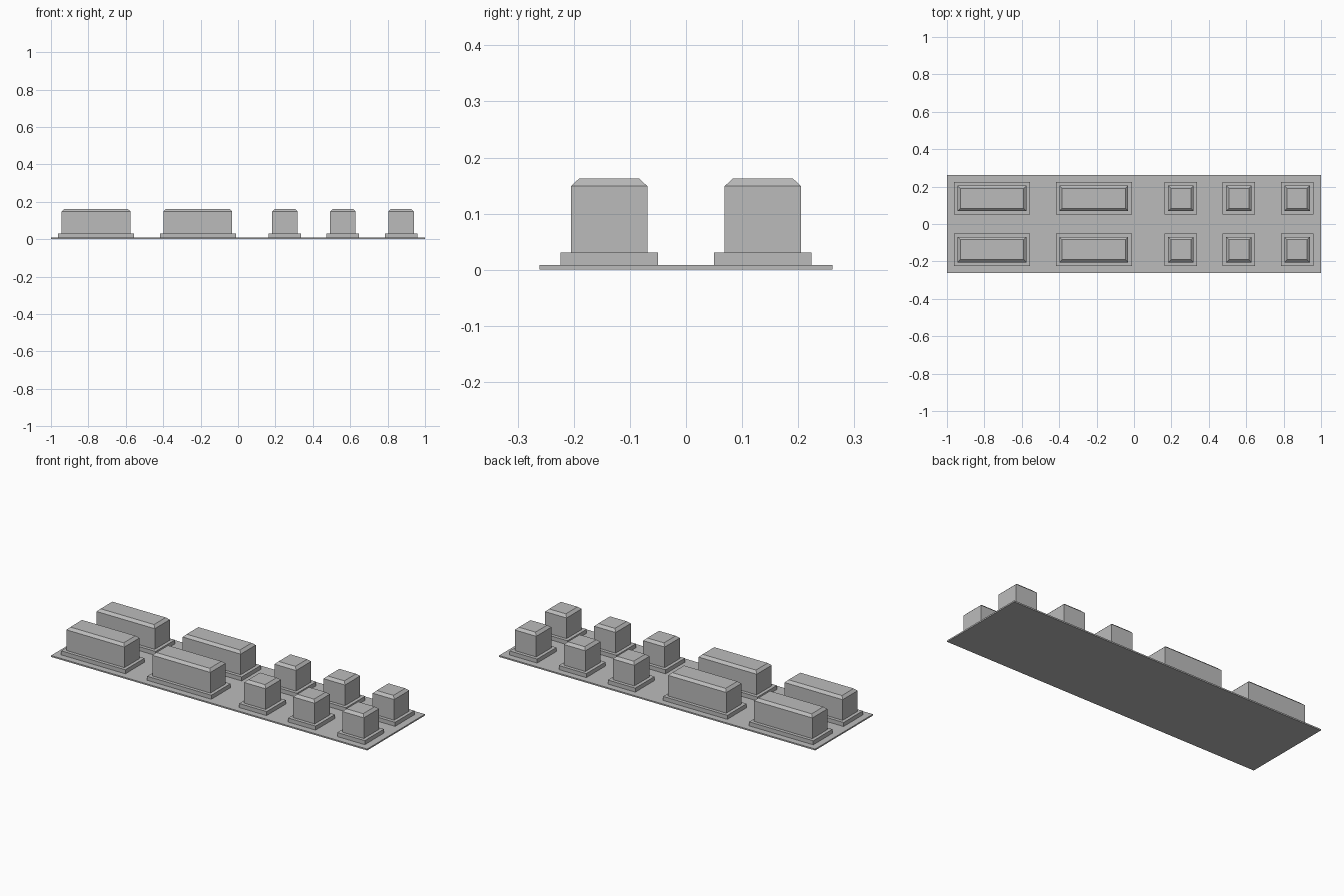
import bpy
import bmesh

cube = bpy.data.objects.get("Cube")
if cube:
    bpy.data.objects.remove(cube, do_unlink=True)

grey = bpy.data.materials.new("plain grey")
grey.use_nodes = True
colour = (0.5, 0.5, 0.5, 1)
grey.diffuse_color = colour
grey.node_tree.nodes["Principled BSDF"].inputs["Base Color"].default_value = colour


def stack(name, x, y, levels):
    """Closed solid through rectangular levels of (half x, half y, z)."""
    bm = bmesh.new()
    rings = [[bm.verts.new((sx * hx, sy * hy, z))
              for sx, sy in ((-1, -1), (1, -1), (1, 1), (-1, 1))]
             for hx, hy, z in levels]
    for low, high in zip(rings, rings[1:]):
        for i in range(4):
            j = (i + 1) % 4
            bm.faces.new((low[i], low[j], high[j], high[i]))
    bm.faces.new(rings[0][::-1])
    bm.faces.new(rings[-1])
    mesh = bpy.data.meshes.new(name)
    bm.to_mesh(mesh)
    bm.free()
    mesh.materials.append(grey)
    obj = bpy.data.objects.new(name, mesh)
    obj.location = (x, y, 0)
    bpy.context.collection.objects.link(obj)


SLAB_TOP, PLINTH_TOP, WALL_TOP, ROOF = 0.008, 0.031, 0.149, 0.163
ROW_Y, HALF_DEPTH = 0.137, 0.068
MARGIN, CHAMFER = 0.019, 0.015


def building(name, x, y, half):
    # Wide plinth, then a block with a chamfered roof
    stack(name + "_plinth", x, y,
          [(half + MARGIN, HALF_DEPTH + MARGIN, z) for z in (SLAB_TOP, PLINTH_TOP)])
    stack(name + "_block", x, y,
          [(half, HALF_DEPTH, PLINTH_TOP), (half, HALF_DEPTH, WALL_TOP),
           (half - CHAMFER, HALF_DEPTH - CHAMFER, ROOF)])


# Ground slab
stack("ground_slab", 0, 0, [(1, 0.261, z) for z in (0, SLAB_TOP)])

# Two mirrored rows: long blocks to the right, small blocks to the left
for row, side in (("front", -1), ("back", 1)):
    for n, x in enumerate((-0.759, -0.215), 1):
        building(f"{row}_long_{n}", x, side * ROW_Y, 0.184)
    for n, x in enumerate((0.251, 0.561, 0.872), 1):
        building(f"{row}_small_{n}", x, side * ROW_Y, 0.068)
